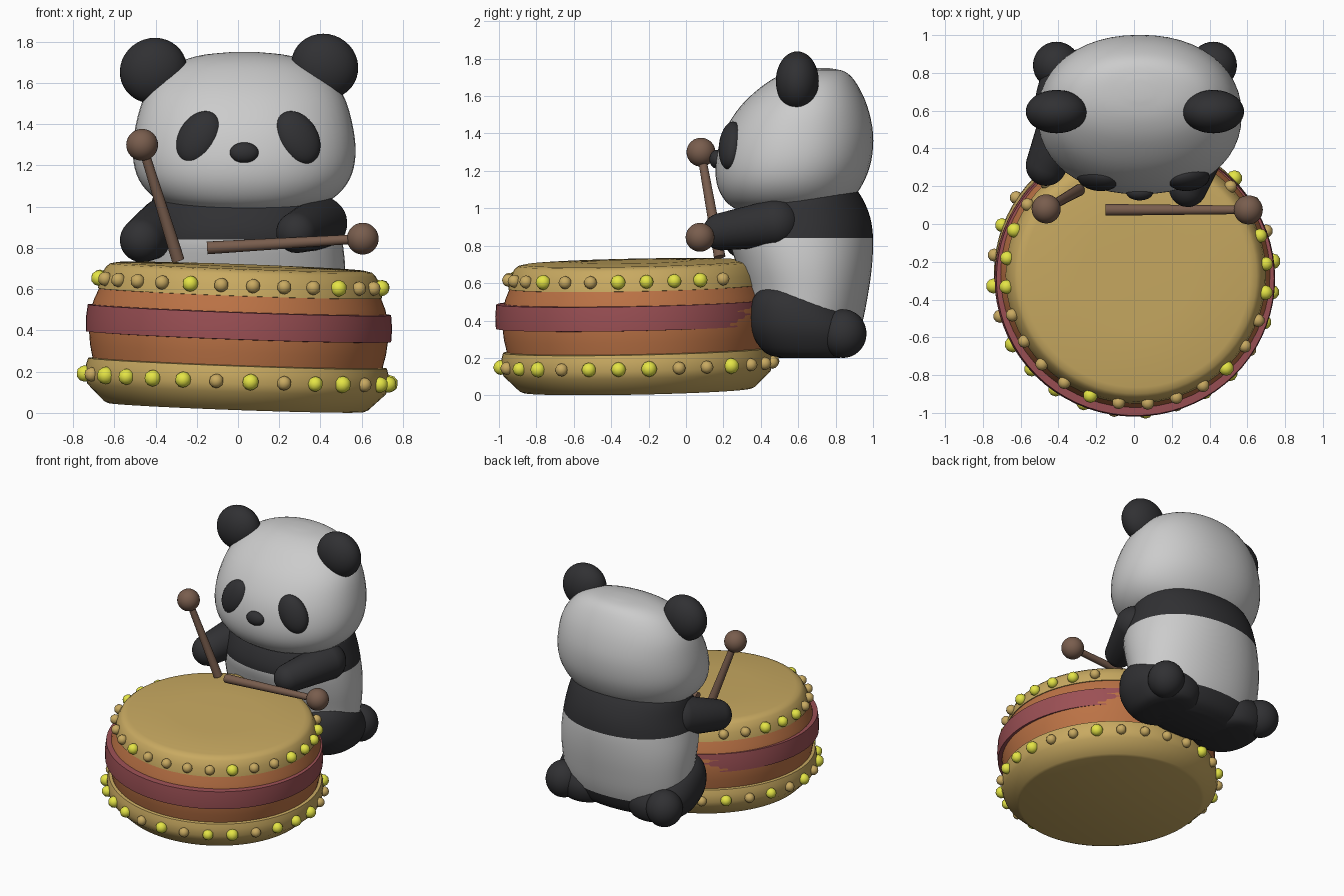
import bpy, bmesh, math, random
from mathutils import Vector, Matrix, Euler

if "Cube" in bpy.data.objects:
    bpy.data.objects.remove(bpy.data.objects["Cube"])

random.seed(4)


def material(name, rgb):
    m = bpy.data.materials.new(name)
    m.diffuse_color = (*rgb, 1)
    m.use_nodes = True
    m.node_tree.nodes["Principled BSDF"].inputs["Base Color"].default_value = m.diffuse_color
    return m


DARK = material("dark_fur", (0.03, 0.03, 0.033))
WHITE = material("light_fur", (0.6, 0.6, 0.6))
GOLD = material("gold", (0.58, 0.40, 0.12))
YELLOW = material("bright_yellow", (0.78, 0.78, 0.06))
ORANGE = material("orange_wood", (0.50, 0.17, 0.06))
RED = material("red_band", (0.33, 0.08, 0.09))
BROWN = material("brown_wood", (0.19, 0.11, 0.075))


def finish(name, bm, mats, angle=40):
    bmesh.ops.recalc_face_normals(bm, faces=bm.faces[:])
    me = bpy.data.meshes.new(name)
    bm.to_mesh(me)
    bm.free()
    ob = bpy.data.objects.new(name, me)
    bpy.context.collection.objects.link(ob)
    for m in mats:
        me.materials.append(m)
    bpy.ops.object.select_all(action='DESELECT')
    ob.select_set(True)
    bpy.context.view_layer.objects.active = ob
    bpy.ops.object.shade_smooth_by_angle(angle=math.radians(angle))
    return ob


def smooth_rows(rows, steps):
    """Catmull-Rom interpolation of the cross-section rows."""
    out = []
    for i in range(len(rows) - 1):
        a, b, c, d = (Vector(rows[min(max(i + k, 0), len(rows) - 1)]) for k in (-1, 0, 1, 2))
        for s in range(steps):
            t = s / steps
            out.append(0.5 * (2 * b + (c - a) * t + (2 * a - 5 * b + 4 * c - d) * t * t
                              + (3 * b - a - 3 * c + d) * t ** 3))
    return out + [Vector(rows[-1])]


def loft(name, rows, mats, cx=0, n=48, steps=4, power=2.0, pick=None):
    """Rows are (z, half width, front y, back y)."""
    bm = bmesh.new()
    rings = []
    for z, rx, yf, yb in smooth_rows(rows, steps):
        ring = []
        for k in range(n):
            a = 2 * math.pi * k / n
            c, s = math.cos(a), math.sin(a)
            x = math.copysign(abs(c) ** (2 / power), c) * rx
            y = math.copysign(abs(s) ** (2 / power), s) * (yb - yf) / 2
            ring.append(bm.verts.new((cx + x, (yf + yb) / 2 + y, z)))
        rings.append(ring)
    for r0, r1 in zip(rings, rings[1:]):
        for k in range(n):
            f = bm.faces.new((r0[k], r0[(k + 1) % n], r1[(k + 1) % n], r1[k]))
            if pick:
                f.material_index = pick(f.calc_center_median().z)
    for ring in (rings[0], rings[-1]):
        f = bm.faces.new(ring)
        if pick:
            f.material_index = pick(ring[0].co.z)
    return finish(name, bm, mats)


def blob(name, loc, size, mat, rot=(0, 0, 0)):
    bm = bmesh.new()
    bmesh.ops.create_uvsphere(bm, u_segments=32, v_segments=18, radius=1)
    m = Matrix.LocRotScale(Vector(loc), Euler(rot), Vector(size))
    bmesh.ops.transform(bm, matrix=m, verts=bm.verts[:])
    return finish(name, bm, [mat])


def capsule(name, p0, p1, r0, r1, mat):
    """Round-ended limb from p0 to p1."""
    p0, p1 = Vector(p0), Vector(p1)
    q = (p1 - p0).to_track_quat('Z', 'Y')
    bm = bmesh.new()
    bmesh.ops.create_uvsphere(bm, u_segments=28, v_segments=17, radius=1)
    for v in bm.verts:
        up = v.co.z > 0
        v.co = (p1 if up else p0) + q @ (v.co * (r1 if up else r0))
    return finish(name, bm, [mat], 60)


# Drum, built upright then tipped slightly
def tip(ob):
    ob.location = (-0.01, -0.26, 0.026)
    ob.rotation_euler = (0.02, 0.036, 0)


def drum_part(name, profile, mat, shift=0):
    rows = [(z, r, -r * 0.985 + shift, r * 0.985 + shift) for r, z in profile]
    tip(loft(name, rows, [mat], n=72, steps=1))


drum_part("drum_base_rim", [(0.62, 0), (0.64, 0.008), (0.725, 0.09), (0.737, 0.13),
                            (0.735, 0.18), (0.725, 0.215), (0.69, 0.22)], GOLD)
drum_part("drum_barrel", [(0.70, 0.2), (0.718, 0.28), (0.727, 0.36), (0.725, 0.43),
                          (0.707, 0.5), (0.675, 0.575)], ORANGE)
drum_part("drum_band", [(0.70, 0.343), (0.741, 0.345), (0.743, 0.41), (0.736, 0.475),
                        (0.70, 0.477)], RED, -0.02)
drum_part("drum_skin", [(0.66, 0.55), (0.69, 0.555), (0.68, 0.61), (0.655, 0.66),
                        (0.635, 0.677), (0.6, 0.684), (0.3, 0.69)], GOLD)

# Studs around both rims
for name, r, z, limit in (("upper_studs", 0.69, 0.605, 0.8), ("lower_studs", 0.742, 0.14, 2)):
    bm = bmesh.new()
    for k in range(28):
        a = 2 * math.pi * (k + 0.4) / 28
        if math.sin(a) > limit:
            continue
        bright = random.random() < 0.42
        size = random.uniform(0.037, 0.043) if bright else 0.035
        pos = Matrix.Translation((r * math.cos(a), r * 0.985 * math.sin(a), z))
        new = bmesh.ops.create_icosphere(bm, subdivisions=2, radius=size, matrix=pos)
        for f in {f for v in new["verts"] for f in v.link_faces}:
            f.material_index = int(bright)
    tip(finish(name, bm, [GOLD, YELLOW]))

# Body: dark seat, light belly, dark shoulders
loft("body", [(0.2, 0.28, 0.5, 0.8), (0.25, 0.41, 0.42, 0.885), (0.38, 0.475, 0.35, 0.94),
              (0.55, 0.495, 0.32, 0.975), (0.7, 0.5, 0.27, 0.995), (0.84, 0.485, 0.23, 1.0),
              (0.95, 0.46, 0.25, 0.985), (1.05, 0.43, 0.31, 0.945), (1.13, 0.38, 0.4, 0.89)],
     [WHITE, DARK], cx=0.02, power=2.1, pick=lambda z: int(z < 0.33 or z > 0.845))

# Head
loft("head", [(0.975, 0.2, 0.36, 0.72), (0.99, 0.31, 0.28, 0.8), (1.04, 0.43, 0.21, 0.88),
              (1.13, 0.51, 0.165, 0.945), (1.25, 0.54, 0.16, 0.99), (1.4, 0.525, 0.2, 1.0),
              (1.55, 0.475, 0.295, 0.968), (1.67, 0.37, 0.43, 0.91), (1.73, 0.23, 0.55, 0.85),
              (1.75, 0.06, 0.66, 0.76)], [WHITE], cx=0.03, power=2.15)

# Ears, eye patches, legs and feet on both sides
for side, s in (("left", -1), ("right", 1)):
    blob(side + "_ear", (0.005 + 0.415 * s, 0.595, 1.67 + 0.01 * s), (0.165, 0.115, 0.157),
         DARK, (0, 0.5 * s, 0))
    blob(side + "_eye_patch", (0.05 + 0.24 * s, 0.24, 1.335), (0.1, 0.062, 0.138),
         DARK, (-0.2, -0.5 * s, 0.3 * s))
    loft(side + "_leg", [(0.2, 0.12, 0.52, 0.82), (0.23, 0.19, 0.42, 0.9),
                         (0.35, 0.25, 0.345, 0.92), (0.48, 0.24, 0.345, 0.82),
                         (0.56, 0.18, 0.39, 0.7), (0.59, 0.08, 0.47, 0.6)],
         [DARK], cx=0.01 + 0.28 * s, power=2.2)
    blob(side + "_foot", (0.005 + 0.415 * s, 0.84, 0.33), (0.125, 0.125, 0.13), DARK)

# Nose
blob("nose", (0.03, 0.165, 1.262), (0.07, 0.04, 0.05), DARK)

# Arms
capsule("left_arm", (-0.36, 0.56, 0.9), (-0.465, 0.31, 0.838), 0.14, 0.108, DARK)
capsule("right_arm", (0.40, 0.48, 0.92), (0.285, 0.19, 0.875), 0.13, 0.1, DARK)

# Drumsticks
for side, p0, p1 in (("left", (-0.29, 0.18, 0.74), (-0.465, 0.08, 1.3)),
                     ("right", (-0.15, 0.075, 0.8), (0.605, 0.075, 0.845))):
    p0, p1 = Vector(p0), Vector(p1)
    d = p1 - p0
    bm = bmesh.new()
    bmesh.ops.create_cone(bm, cap_ends=True, segments=16, radius1=0.031, radius2=0.022,
                          depth=d.length,
                          matrix=Matrix.Translation((p0 + p1) / 2)
                          @ d.to_track_quat('Z', 'Y').to_matrix().to_4x4())
    finish(side + "_drumstick", bm, [BROWN])
    blob(side + "_stick_ball", p1, (0.077, 0.077, 0.077), BROWN)
